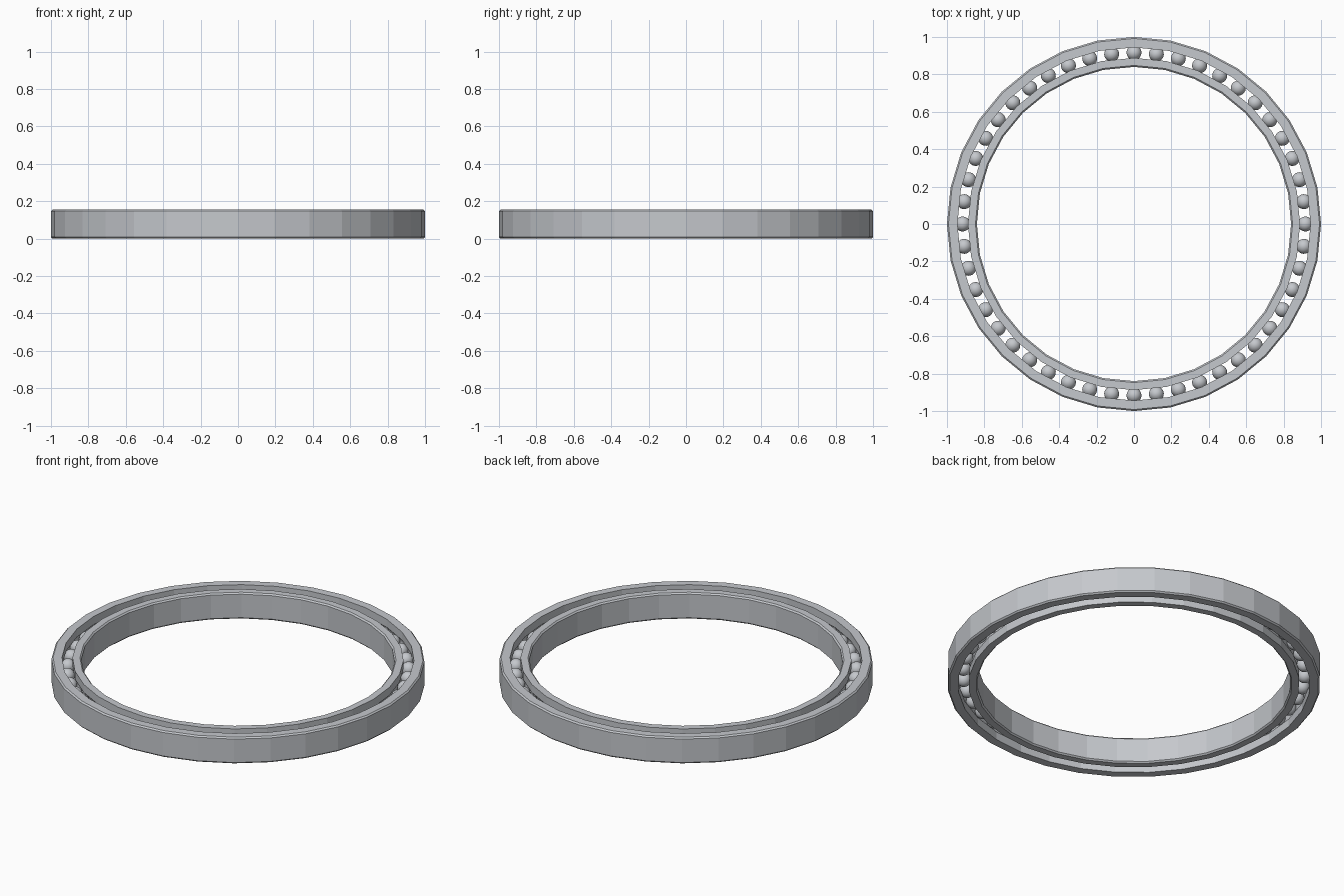
import bpy, bmesh, math
from mathutils import Matrix

if "Cube" in bpy.data.objects:
    bpy.data.objects.remove(bpy.data.objects["Cube"], do_unlink=True)

HEIGHT = 0.155
MID = HEIGHT / 2
SIDES = 32
BALLS = 48
PITCH = 0.916        # radius of the ball circle
BALL_R = 0.04
GROOVE_R = 0.041
HALF_GAP = 0.028     # from the ball circle to each race edge
CHAMFER = 0.008


def make_material(name, colour):
    mat = bpy.data.materials.new(name)
    mat.use_nodes = True
    mat.diffuse_color = colour
    mat.node_tree.nodes["Principled BSDF"].inputs["Base Color"].default_value = colour
    return mat


steel = make_material("brushed steel", (0.56, 0.58, 0.61, 1))


def add_object(name, bm):
    mesh = bpy.data.meshes.new(name)
    bm.to_mesh(mesh)
    bm.free()
    mesh.materials.append(steel)
    obj = bpy.data.objects.new(name, mesh)
    bpy.context.collection.objects.link(obj)
    return obj


def make_race(name, wall_radius, side):
    """Lathe a chamfered ring with a ball groove; side is +1 outside the balls, -1 inside."""
    edge = PITCH + side * HALF_GAP
    rim = wall_radius - side * CHAMFER
    profile = [(edge, 0), (rim, 0), (wall_radius, CHAMFER),
               (wall_radius, HEIGHT - CHAMFER), (rim, HEIGHT), (edge, HEIGHT)]
    # Groove arc, running from the top lip to the bottom lip
    reach = math.acos(HALF_GAP / GROOVE_R)
    steps = 8
    for i in range(steps + 1):
        a = reach * (1 - 2 * i / steps)
        profile.append((PITCH + side * GROOVE_R * math.cos(a), MID + GROOVE_R * math.sin(a)))

    bm = bmesh.new()
    loops = []
    for s in range(SIDES):
        a = math.tau * s / SIDES
        loops.append([bm.verts.new((r * math.cos(a), r * math.sin(a), z)) for r, z in profile])
    n = len(profile)
    for s in range(SIDES):
        here, there = loops[s], loops[(s + 1) % SIDES]
        for i in range(n):
            j = (i + 1) % n
            bm.faces.new((here[i], there[i], there[j], here[j]))
    bmesh.ops.recalc_face_normals(bm, faces=bm.faces)
    return add_object(name, bm)


# Outer and inner races
make_race("outer_race", 1.0, 1)
make_race("inner_race", 0.84, -1)

# Ring of balls sharing one mesh
bm = bmesh.new()
bmesh.ops.create_uvsphere(bm, u_segments=20, v_segments=12, radius=BALL_R)
for face in bm.faces:
    face.smooth = True
first = add_object("ball_01", bm)
for i in range(BALLS):
    ball = first
    if i:
        ball = bpy.data.objects.new(f"ball_{i + 1:02d}", first.data)
        bpy.context.collection.objects.link(ball)
    ball.matrix_world = (Matrix.Rotation(math.tau * i / BALLS, 4, "Z")
                         @ Matrix.Translation((PITCH, 0, MID)))
